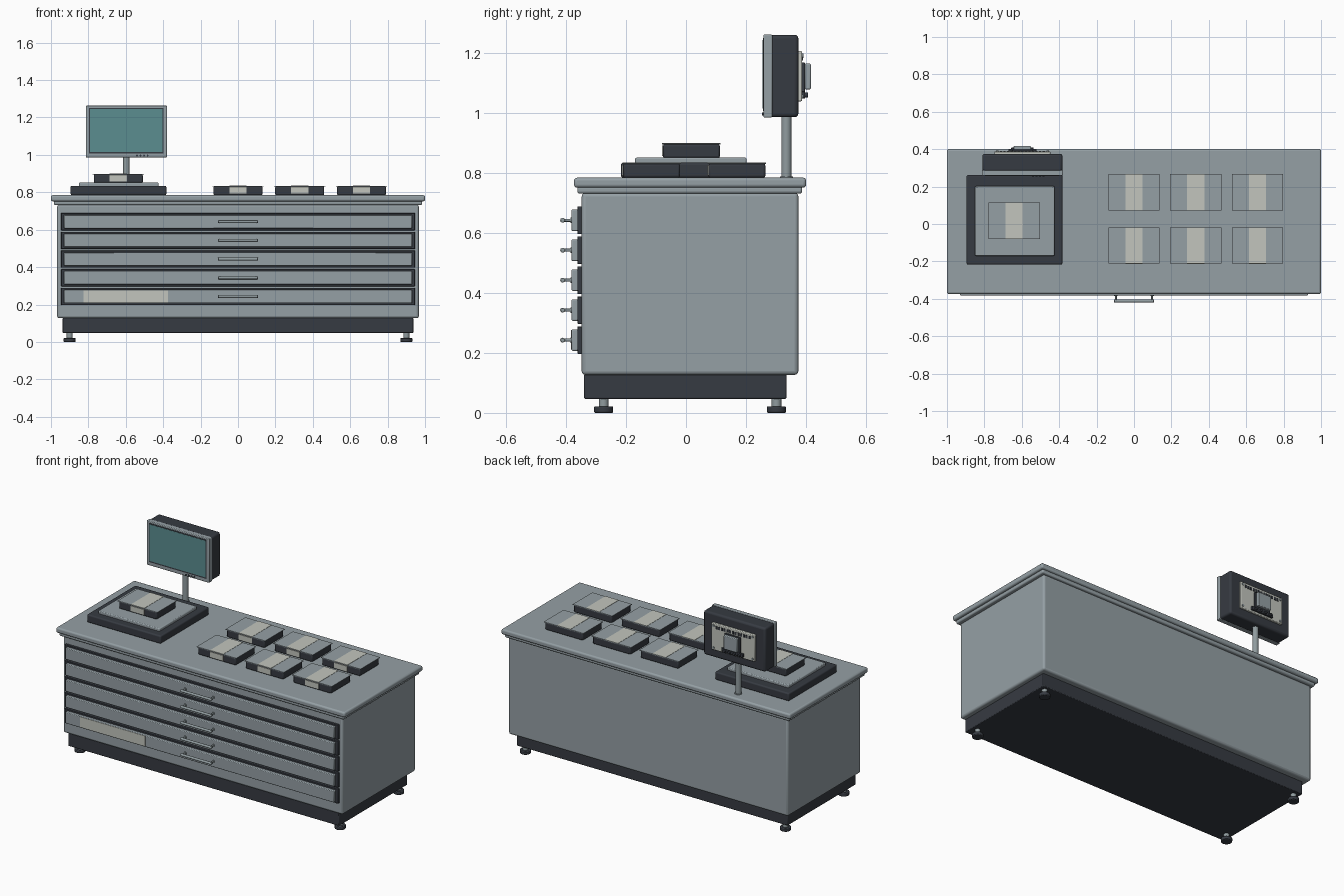
import bpy, math
from mathutils import Vector

if "Cube" in bpy.data.objects:
    bpy.data.objects.remove(bpy.data.objects["Cube"])


def material(name, rgb):
    m = bpy.data.materials.new(name)
    m.diffuse_color = (*rgb, 1)
    m.use_nodes = True
    m.node_tree.nodes["Principled BSDF"].inputs["Base Color"].default_value = m.diffuse_color
    return m


GREY = material("cabinet grey", (0.30, 0.35, 0.375))
METAL = material("handle metal", (0.28, 0.33, 0.345))
DARK = material("charcoal", (0.037, 0.043, 0.054))
CREAM = material("cream label", (0.54, 0.56, 0.51))
TEAL = material("screen teal", (0.105, 0.27, 0.28))


def finish(ob, name, mat):
    ob.name = name
    ob.data.materials.append(mat)
    return ob


def box(name, mat, x, y, z, bevel=0.0, segments=3):
    """Box from (min, max) ranges, with optional rounded edges."""
    bpy.ops.mesh.primitive_cube_add(size=1)
    ob = finish(bpy.context.object, name, mat)
    lo, hi = Vector((x[0], y[0], z[0])), Vector((x[1], y[1], z[1]))
    for v in ob.data.vertices:
        v.co = (lo + hi) / 2 + Vector(a * b for a, b in zip(v.co, hi - lo))
    if bevel:
        mod = ob.modifiers.new("Bevel", 'BEVEL')
        mod.width, mod.segments = bevel, segments
        bpy.ops.object.shade_smooth_by_angle(angle=math.radians(40))
    return ob


def rod(name, mat, a, b, r, sides=20, bevel=0.0):
    """Cylinder between two points."""
    a, b = Vector(a), Vector(b)
    bpy.ops.mesh.primitive_cylinder_add(vertices=sides, radius=r, depth=(b - a).length, location=(a + b) / 2)
    ob = finish(bpy.context.object, name, mat)
    ob.rotation_euler = (b - a).to_track_quat('Z', 'Y').to_euler()
    if bevel:
        mod = ob.modifiers.new("Bevel", 'BEVEL')
        mod.width, mod.segments = bevel, 2
        mod.limit_method = 'ANGLE'
    bpy.ops.object.shade_smooth_by_angle(angle=math.radians(40))
    return ob


def around(c, half):
    return (c - half, c + half)


# Cabinet, plinth and stepped counter top
box("cabinet_body", GREY, (-0.967, 0.967), (-0.348, 0.375), (0.127, 0.735), 0.012)
box("plinth", DARK, (-0.937, 0.937), (-0.34, 0.335), (0.047, 0.13), 0.004, 2)
box("counter_underlip", GREY, (-0.985, 0.985), (-0.363, 0.388), (0.732, 0.757), 0.008)
box("counter_top", GREY, (-1, 1), (-0.374, 0.401), (0.752, 0.785), 0.01)

# Levelling feet
for x in (-0.9, 0.9):
    for y in (-0.275, 0.302):
        rod("foot_pad", DARK, (x, y, 0), (x, y, 0.022), 0.032, 24, 0.004)
        rod("foot_stem", METAL, (x, y, 0.02), (x, y, 0.05), 0.016)

# Flat drawers with dark surrounds and bar handles
for i in range(5):
    z = 0.243 + 0.1 * i
    box("drawer_surround", DARK, (-0.946, 0.946), (-0.363, -0.34), around(z, 0.046), 0.003, 2)
    box("drawer_front", GREY, (-0.93, 0.93), (-0.382, -0.355), around(z, 0.036), 0.004, 2)
    rod("drawer_handle", METAL, (-0.107, -0.412, z), (0.107, -0.412, z), 0.008, 16, 0.003)
    for x in (-0.097, 0.097):
        rod("handle_post", METAL, (x, -0.38, z), (x, -0.412, z), 0.005, 12)
        rod("handle_collar", METAL, (x, -0.386, z), (x, -0.38, z), 0.009, 12)
box("drawer_label", CREAM, (-0.826, -0.374), (-0.3835, -0.38), around(0.244, 0.032))


def package(cx, cy, z):
    """Dark box with grey lid and a cream band on the top and front."""
    box("package_body", DARK, around(cx, 0.131), around(cy, 0.095), (z, z + 0.047), 0.007, 2)
    box("package_lid", GREY, around(cx, 0.137), around(cy, 0.0975), (z + 0.0455, z + 0.049))
    box("package_band_top", CREAM, around(cx, 0.046), around(cy, 0.0975), (z + 0.048, z + 0.0505))
    box("package_band_front", CREAM, around(cx, 0.046), (cy - 0.0985, cy - 0.09), (z + 0.008, z + 0.042))


# Six packages on the counter
for x in (0, 0.33, 0.66):
    for y in (-0.115, 0.17):
        package(x, y, 0.785)

# Weighing scale with a package on it
box("scale_base", DARK, (-0.895, -0.383), (-0.217, 0.262), (0.785, 0.835), 0.008)
box("scale_plate", GREY, (-0.85, -0.425), (-0.17, 0.202), (0.83, 0.852), 0.005, 2)
package(-0.64, 0.018, 0.85)

# Monitor post and housing
MX = -0.597
rod("monitor_post", METAL, (MX, 0.335, 0.78), (MX, 0.335, 1.0), 0.017, 24)
rod("post_flange", METAL, (MX, 0.335, 0.784), (MX, 0.335, 0.789), 0.022, 24)
box("monitor_housing", DARK, around(MX, 0.214), (0.28, 0.375), (0.987, 1.262), 0.012)
box("monitor_frame", GREY, around(MX, 0.217), (0.258, 0.288), (0.986, 1.263), 0.004, 2)
box("screen_border", DARK, around(MX, 0.2), (0.2565, 0.26), (1.008, 1.252))
box("screen", TEAL, around(MX, 0.193), (0.2555, 0.26), (1.016, 1.245))
for i in range(4):
    x = -0.54 + 0.019 * i
    rod("monitor_button", DARK, (x, 0.26, 0.997), (x, 0.254, 0.997), 0.005, 12)

# Rear service panel: vents, screws, mount and connector strip
box("rear_panel", CREAM, around(MX, 0.15), (0.37, 0.388), (1.04, 1.208), 0.004, 2)
for i in range(13):
    box("rear_vent", DARK, around(MX - 0.114 + 0.019 * i, 0.006), (0.386, 0.391), (1.176, 1.194))
for x in (-0.135, 0.135):
    for z in (1.056, 1.192):
        rod("panel_screw", METAL, (MX + x, 0.385, z), (MX + x, 0.393, z), 0.007, 12)
box("mount_spacer", DARK, around(MX, 0.055), (0.38, 0.397), (1.07, 1.17), 0.003, 2)
box("mount_block", GREY, around(MX, 0.046), (0.396, 0.417), (1.08, 1.166), 0.004, 2)
box("connector_strip", DARK, around(MX, 0.075), (0.385, 0.398), (1.05, 1.073), 0.002, 2)
for i in range(4):
    x = MX - 0.051 + 0.034 * i
    rod("connector", DARK, (x, 0.395, 1.061), (x, 0.408, 1.061), 0.009, 12, 0.002)
